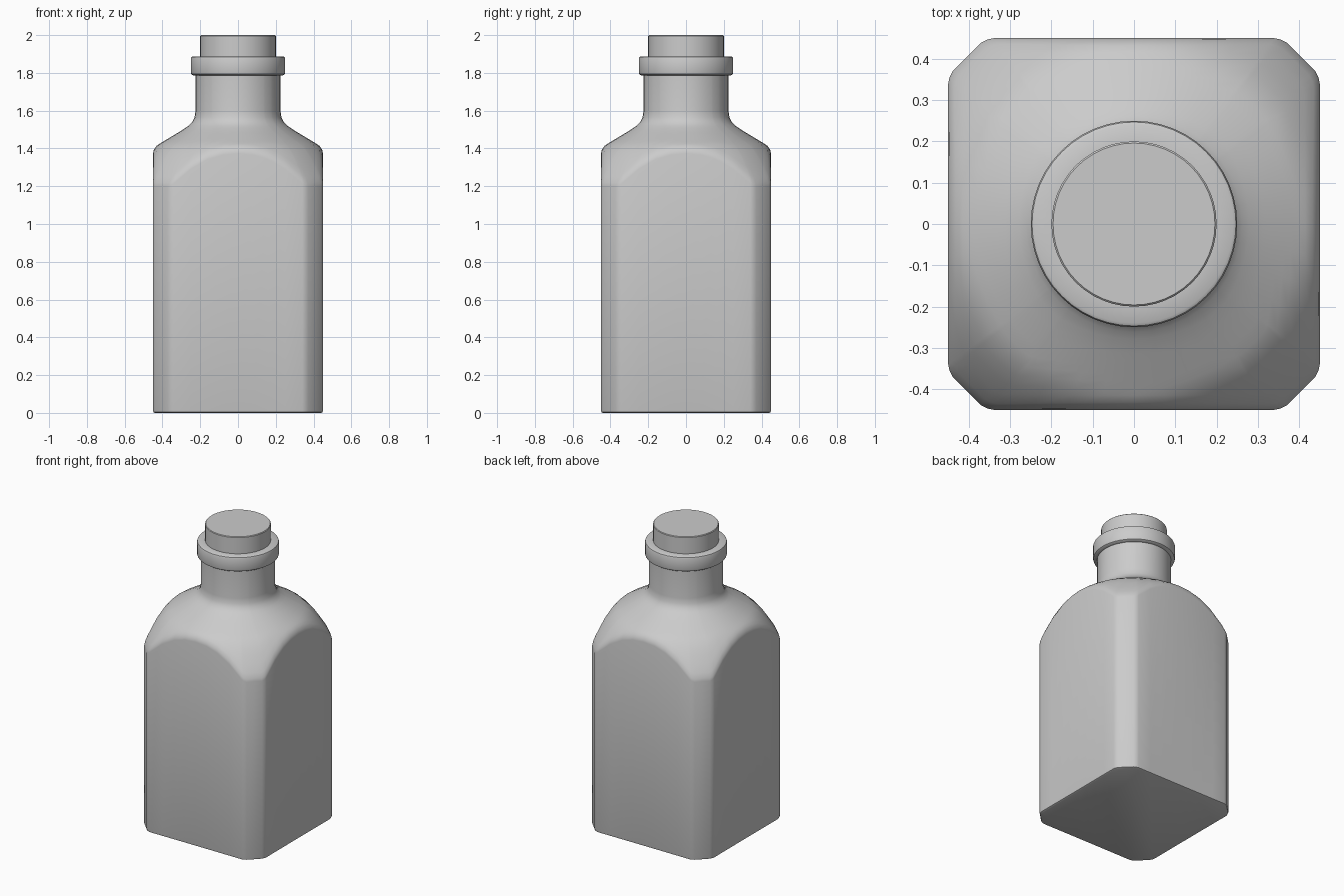
import bpy, bmesh, math

if "Cube" in bpy.data.objects:
    bpy.data.objects.remove(bpy.data.objects["Cube"])

# Shoulder profile (radius, height), from neck outwards
SHOULDER = [(0.225, 1.60), (0.23, 1.565), (0.242, 1.54), (0.262, 1.52), (0.30, 1.494),
            (0.43, 1.416), (0.46, 1.385), (0.49, 1.35), (0.53, 1.29), (0.60, 1.18)]


def shoulder_z(r):
    for (r0, z0), (r1, z1) in zip(SHOULDER, SHOULDER[1:]):
        if r <= r1:
            return z0 + (z1 - z0) * (r - r0) / (r1 - r0)
    return SHOULDER[-1][1]


def loft(name, rings):
    """Join equal-length rings of points into a capped, smooth-shaded skin."""
    bm = bmesh.new()
    loops = [[bm.verts.new(p) for p in ring] for ring in rings]
    n = len(loops[0])
    for a, b in zip(loops, loops[1:]):
        for i in range(n):
            j = (i + 1) % n
            bm.faces.new((a[i], a[j], b[j], b[i]))
    bm.faces.new(loops[0][::-1])
    bm.faces.new(loops[-1])
    bmesh.ops.recalc_face_normals(bm, faces=bm.faces)
    mesh = bpy.data.meshes.new(name)
    bm.to_mesh(mesh)
    bm.free()
    ob = bpy.data.objects.new(name, mesh)
    bpy.context.collection.objects.link(ob)
    bpy.ops.object.select_all(action='DESELECT')
    ob.select_set(True)
    bpy.context.view_layer.objects.active = ob
    bpy.ops.object.shade_smooth_by_angle(angle=math.radians(35))
    return ob


def lathe(name, profile, n=48):
    return loft(name, [[(r * math.cos(k * math.tau / n), r * math.sin(k * math.tau / n), z)
                        for k in range(n)] for r, z in profile])


# Square outline with softened corner chamfers, as (angle, radius)
half = [(0.45, 0), (0.45, 0.08), (0.45, 0.16), (0.45, 0.25), (0.45, 0.34), (0.447, 0.354), (0.438, 0.372)]
quarter = half + [(0.405, 0.405)] + [(y, x) for x, y in half[:0:-1]]
outline = [(math.atan2(y, x) + q * math.pi / 2, math.hypot(x, y))
           for q in range(4) for x, y in quarter]


def ring(fn):
    """One ring of the bottle; fn maps the outline radius to (radius, height)."""
    pts = []
    for a, R in outline:
        r, z = fn(R)
        pts.append((r * math.cos(a), r * math.sin(a), z))
    return pts


# Bottle body: base, walls, scalloped shoulder edge, shoulder and neck
rings = [ring(lambda R: (R - 0.012, 0)),
         ring(lambda R: (R - 0.003, 0.004)),
         ring(lambda R: (R, 0.014)),
         ring(lambda R: (R, shoulder_z(R) - 0.022)),
         ring(lambda R: (R - 0.004, shoulder_z(R) - 0.003))]
for k in range(11):
    t = k / 10
    rings.append(ring(lambda R: (lambda r: (r, shoulder_z(r)))((R - 0.018) * (1 - t) + 0.262 * t)))
for p in SHOULDER[2::-1] + [(0.225, 1.80)]:
    rings.append(ring(lambda R: p))
loft("bottle_body", rings)

# Lip around the mouth
lathe("bottle_lip", [(0.22, 1.785), (0.238, 1.787), (0.247, 1.793), (0.25, 1.803),
                     (0.25, 1.875), (0.247, 1.883), (0.24, 1.887), (0.19, 1.887)])

# Stopper
lathe("stopper", [(0.20, 1.86), (0.20, 1.996), (0.196, 2.0)])
